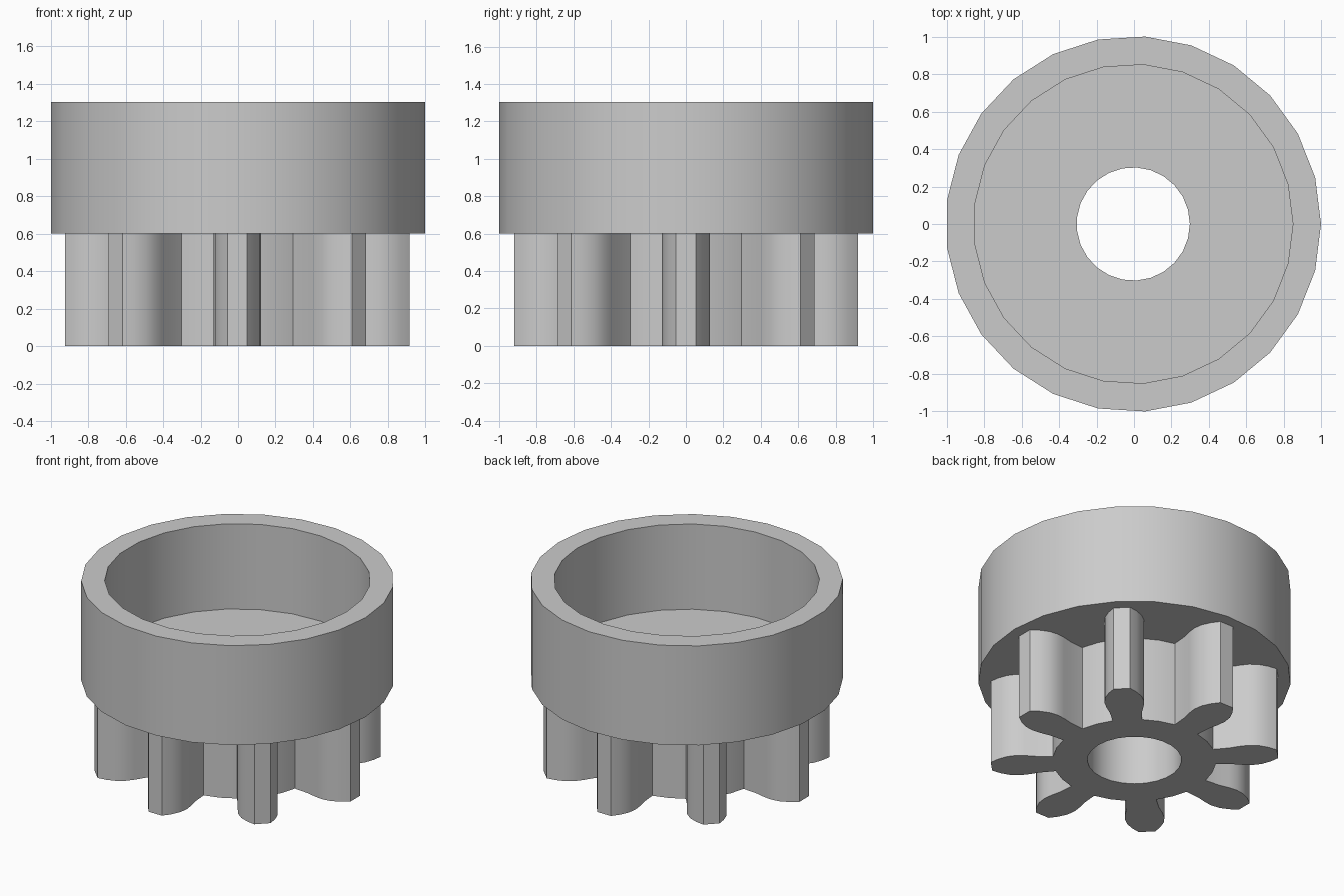
import bpy, bmesh, math

if "Cube" in bpy.data.objects:
    bpy.data.objects.remove(bpy.data.objects["Cube"])

SIDES = 25          # facets of the round parts
TEETH = 8
BORE = 0.302
SHIFT_X = -0.004    # centres the odd-sided cup

steel = bpy.data.materials.new("plain grey")
steel.diffuse_color = (0.6, 0.6, 0.6, 1)
steel.use_nodes = True
steel.node_tree.nodes["Principled BSDF"].inputs["Base Color"].default_value = steel.diffuse_color


def finish(name, bm):
    bmesh.ops.recalc_face_normals(bm, faces=bm.faces[:])
    mesh = bpy.data.meshes.new(name)
    bm.to_mesh(mesh)
    bm.free()
    mesh.materials.append(steel)
    ob = bpy.data.objects.new(name, mesh)
    ob.location.x = SHIFT_X
    bpy.context.collection.objects.link(ob)
    bpy.ops.object.select_all(action='DESELECT')
    ob.select_set(True)
    bpy.context.view_layer.objects.active = ob
    bpy.ops.object.shade_smooth_by_angle(angle=math.radians(28))
    return ob


def circle(r):
    return [(r * math.cos(2 * math.pi * i / SIDES),
             r * math.sin(2 * math.pi * i / SIDES)) for i in range(SIDES)]


def add_ring(bm, points, z):
    return [bm.verts.new((x, y, z)) for x, y in points]


def bridge(bm, a, b):
    n = len(a)
    for i in range(n):
        j = (i + 1) % n
        bm.faces.new((a[i], a[j], b[j], b[i]))


# Cup: closed profile turned around the axis, with a thin floor and a bore
profile = [(BORE, 0.6), (1.002, 0.6), (1.002, 1.303),
           (0.852, 1.303), (0.852, 0.7), (BORE, 0.7)]
bm = bmesh.new()
rings = [add_ring(bm, circle(r), z) for r, z in profile]
for k in range(len(rings)):
    bridge(bm, rings[k], rings[(k + 1) % len(rings)])
finish("cup", bm)

# Gear outline: (distance along tooth, half width) from root to tip
flank = [(0.515, 0.095), (0.62, 0.104), (0.69, 0.120), (0.75, 0.127),
         (0.81, 0.118), (0.87, 0.090), (0.92, 0.053)]
tooth = [(d, -h) for d, h in flank] + [(d, h) for d, h in reversed(flank)]
root = math.hypot(*flank[0])
outline = []
for t in range(TEETH):
    a = 2 * math.pi * t / TEETH
    c, s = math.cos(a), math.sin(a)
    outline += [(d * c - h * s, d * s + h * c) for d, h in tooth]
    mid = a + math.pi / TEETH
    outline.append((root * math.cos(mid), root * math.sin(mid)))

# Gear: outer and bore walls, with the underside filled between them
bm = bmesh.new()
loops = []
for points in (outline, circle(BORE)):
    low, high = add_ring(bm, points, 0), add_ring(bm, points, 0.6)
    bridge(bm, low, high)
    loops.append(low)
rim = [bm.edges.get((l[i], l[(i + 1) % len(l)])) for l in loops for i in range(len(l))]
bmesh.ops.triangle_fill(bm, use_beauty=True, use_dissolve=False, edges=rim)
finish("pinion_gear", bm)
